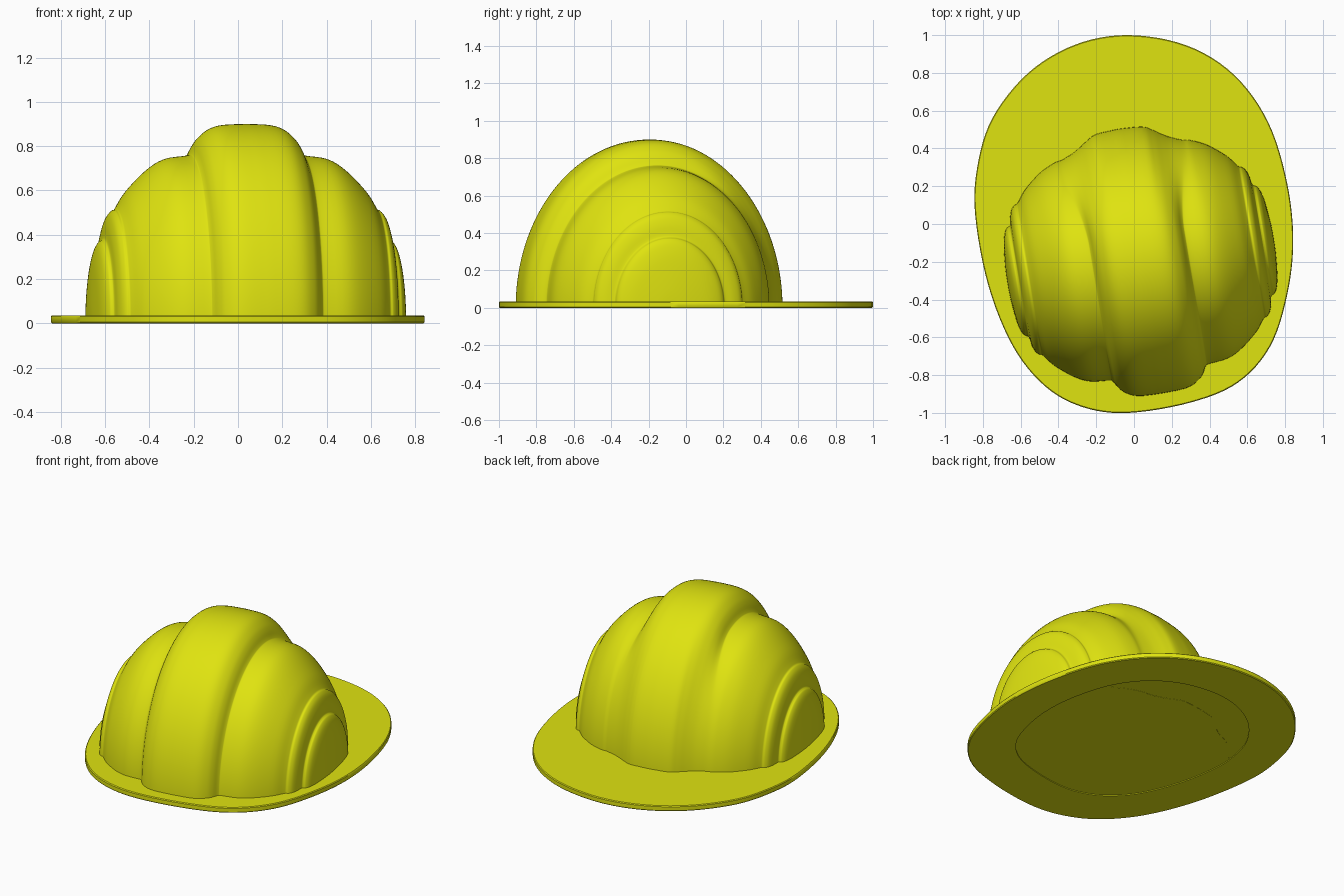
import bpy, bmesh, math
from mathutils import Vector, Matrix

if "Cube" in bpy.data.objects:
    bpy.data.objects.remove(bpy.data.objects["Cube"])

yellow = bpy.data.materials.new("yellow_plastic")
yellow.diffuse_color = (0.74, 0.77, 0.005, 1)
yellow.use_nodes = True
yellow.node_tree.nodes["Principled BSDF"].inputs["Base Color"].default_value = yellow.diffuse_color


def spline(pts, steps, closed=False):
    """Catmull-Rom curve through 2D points."""
    p = [Vector(q) for q in pts]
    n = len(p)
    at = (lambda i: p[i % n]) if closed else (lambda i: p[max(0, min(n - 1, i))])
    out = []
    for i in range(n if closed else n - 1):
        a, b, c, d = (at(i + k) for k in (-1, 0, 1, 2))
        for s in range(steps):
            t = s / steps
            out.append(0.5 * (2 * b + (c - a) * t + (2 * a - 5 * b + 4 * c - d) * t * t
                              + (3 * b - a - 3 * c + d) * t ** 3))
    return out if closed else out + [p[-1]]


def finish(bm, name, angle):
    bmesh.ops.recalc_face_normals(bm, faces=bm.faces)
    me = bpy.data.meshes.new(name)
    bm.to_mesh(me)
    bm.free()
    ob = bpy.data.objects.new(name, me)
    bpy.context.collection.objects.link(ob)
    me.materials.append(yellow)
    bpy.ops.object.select_all(action='DESELECT')
    ob.select_set(True)
    bpy.context.view_layer.objects.active = ob
    bpy.ops.object.shade_smooth_by_angle(angle=math.radians(angle))
    return ob


# Brim: slightly lopsided egg-shaped plate with a shallow recess underneath
outline = [(-0.03, 1.0), (-0.31, 0.95), (-0.56, 0.80), (-0.75, 0.56), (-0.83, 0.30),
           (-0.84, 0.04), (-0.77, -0.33), (-0.64, -0.65), (-0.47, -0.86), (-0.27, -0.97),
           (-0.03, -1.0), (0.30, -0.945), (0.55, -0.84), (0.72, -0.65), (0.81, -0.38),
           (0.843, -0.09), (0.81, 0.22), (0.71, 0.54), (0.53, 0.79), (0.28, 0.945)]
edge = spline(outline, 6, True)
bm = bmesh.new()
loops = [[bm.verts.new((q.x * s, q.y * s, z)) for q in edge]
         for s, z in ((0.71, 0.005), (0.71, 0), (0.995, 0), (1, 0.005), (1, 0.030), (0.995, 0.035))]
for a, b in zip(loops, loops[1:]):
    for k in range(len(edge)):
        j = (k + 1) % len(edge)
        bm.faces.new((a[k], a[j], b[j], b[k]))
bm.faces.new(loops[0])
bm.faces.new(loops[-1])
finish(bm, "brim", 40)

# Shell: stepped profile (distance along side-to-side axis, height) swept over a half ellipse
ridge = [(0, 0.9), (0.10, 0.896), (0.16, 0.88), (0.205, 0.845), (0.23, 0.81), (0.25, 0.768),
         (0.27, 0.757)]
# the ridge melts into the sides at the back
faded = [(0, 0.897), (0.12, 0.887), (0.17, 0.858), (0.215, 0.82), (0.255, 0.79), (0.30, 0.765),
         (0.33, 0.752)]
sides = [(0.37, 0.741), (0.45, 0.692), (0.54, 0.60), (0.585, 0.53), (0.597, 0.513), (0.61, 0.508),
         (0.628, 0.485), (0.642, 0.44), (0.65, 0.385), (0.658, 0.373), (0.670, 0.365),
         (0.685, 0.335), (0.699, 0.27), (0.708, 0.18), (0.714, 0.08), (0.715, 0.001)]


def mirrored(pts):
    half = spline(pts, 4)
    return [Vector((-q.x, q.y)) for q in reversed(half[1:])] + half


crisp, soft = mirrored(ridge + sides), mirrored(faded + sides)
SEG = 96
bm = bmesh.new()
rings = []
for p, q in zip(crisp, soft):
    ring = []
    for k in range(SEG + 1):
        c, s = math.cos(math.pi * k / SEG), math.sin(math.pi * k / SEG)
        w = max(0, min(1, (c - 0.2) / 0.75))
        r = p.lerp(q, w * w * (3 - 2 * w))
        ring.append(bm.verts.new((r.x, 0.79 * r.y * c, 0.004 + 0.996 * r.y * s)))
    rings.append(ring)
for a, b in zip(rings, rings[1:]):
    for k in range(SEG):
        bm.faces.new((a[k], b[k], b[k + 1], a[k + 1]))
# the shell is turned a little on the brim
bm.transform(Matrix.Translation((0.035, -0.195, 0)) @ Matrix.Rotation(math.radians(9.5), 4, 'Z'))
finish(bm, "shell", 60)
